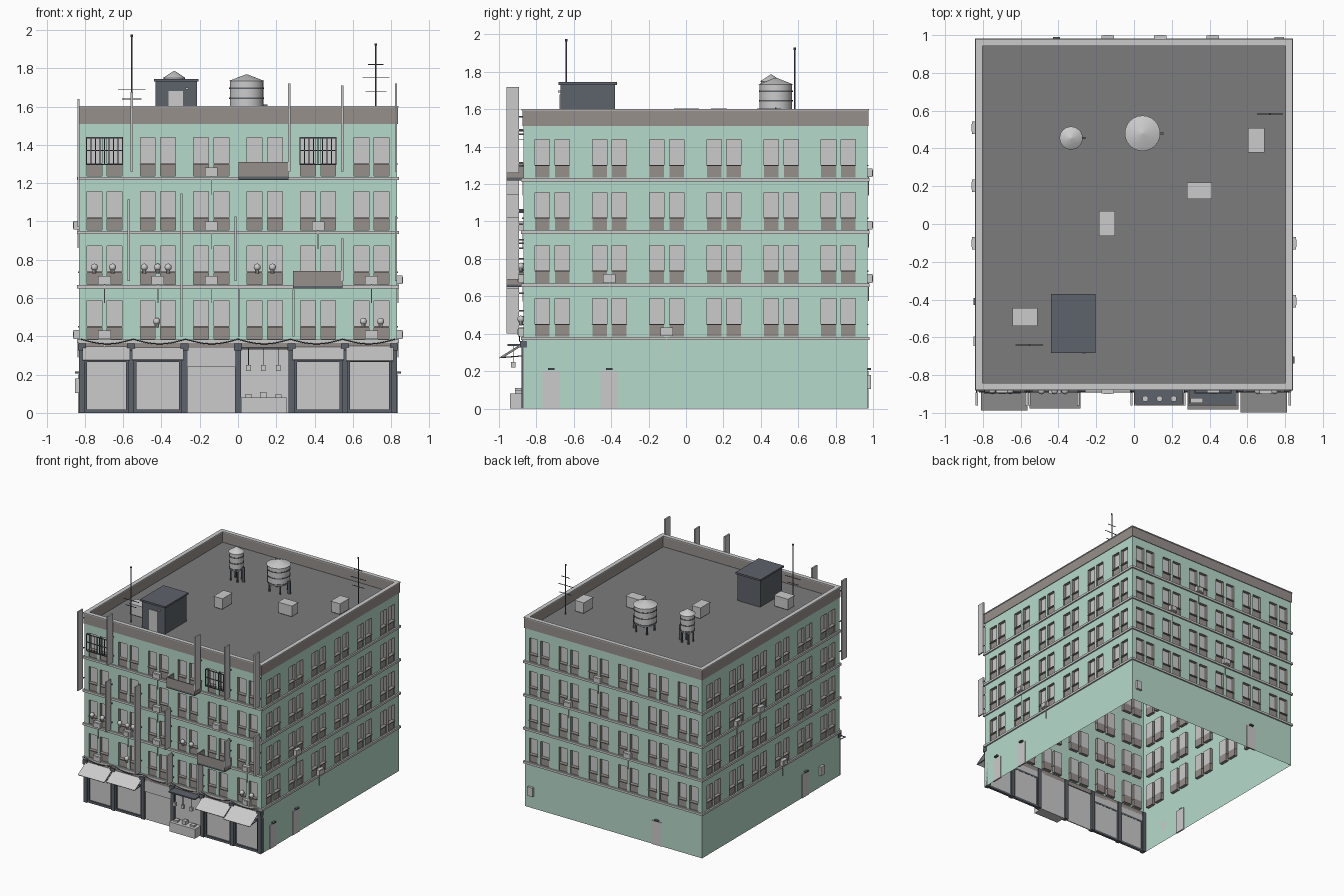
import bpy, bmesh, math
from mathutils import Matrix, Vector

if "Cube" in bpy.data.objects:
    bpy.data.objects.remove(bpy.data.objects["Cube"])

COL = {"green": (.47, .70, .60), "brown": (.31, .28, .26), "dark": (.11, .125, .145), "roof": (.2, .2, .2)}
MATS = {}
for n, c in COL.items():
    MATS[n] = bpy.data.materials.new(n)
    MATS[n].diffuse_color = (*c, 1)
parts = {}
X, Y0, Y1 = .83, -.87, .97          # wall planes


def part(name, mat):
    return parts.setdefault(name, (bmesh.new(), mat))[0]


def box(name, p, q, mat=None):
    c = [(a + b) / 2 for a, b in zip(p, q)]
    s = [abs(a - b) for a, b in zip(p, q)]
    bmesh.ops.create_cube(part(name, mat), size=1, matrix=Matrix.Translation(c) @ Matrix.Diagonal((*s, 1)))


def cone(name, x, y, z0, z1, r0, r1, n=24, mat=None):
    bmesh.ops.create_cone(part(name, mat), cap_ends=True, segments=n, radius1=r0, radius2=r1,
                          depth=z1 - z0, matrix=Matrix.Translation((x, y, (z0 + z1) / 2)))


def quad(name, pts, mat=None, facing=None):
    bm = part(name, mat)
    f = bm.faces.new([bm.verts.new(p) for p in pts])
    f.normal_update()
    if facing and f.normal.dot(Vector(facing)) < 0:
        f.normal_flip()


# Each side maps (along, outward, up) to world space
SIDES = {
    "front": lambda u, d, z: (u, Y0 - d, z),
    "back": lambda u, d, z: (u, Y1 + d, z),
    "right": lambda u, d, z: (X + d, u, z),
    "left": lambda u, d, z: (-X - d, u, z),
}
FLOORS = [.375, .66, .943, 1.225]
D = .025                             # window recess


def wbox(side, name, u0, u1, d0, d1, z0, z1, mat=None):
    f = SIDES[side]
    box(name, f(u0, d0, z0), f(u1, d1, z1), mat)


def ac(side, u, z):
    wbox(side, "air_conditioners", u - .033, u + .033, 0, .028, z - .023, z + .023)
    wbox(side, "air_conditioners", u - .02, u + .02, .027, .031, z - .016, z + .016)
    wbox(side, "drain_pipes", u - .002, u + .002, .004, .008, z - .12, z)


# Walls with recessed paired windows
for side, f in SIDES.items():
    fb = side in ("front", "back")
    lo, hi = (-X, X) if fb else (Y0, Y1)
    mid, pitch = (0, .279) if fb else (.05, .306)
    wins = [mid + pitch * (k - 2.5) + s * .053 for k in range(6) for s in (-1, 1)]
    us = [lo] + [w + e for w in wins for e in (-.039, .039)] + [hi]
    zs = [.35 if side == "front" else 0] + [b + e for b in FLOORS for e in (.011, .212)] + [1.52]
    out = Vector(f(0, 1, 0)) - Vector(f(0, 0, 0))
    for i in range(len(us) - 1):
        for j in range(len(zs) - 1):
            a, b, z0, z1 = us[i], us[i + 1], zs[j], zs[j + 1]
            if not (i % 2 and j % 2):
                quad("walls", [f(a, 0, z0), f(b, 0, z0), f(b, 0, z1), f(a, 0, z1)], "green", out)
                continue
            zm = z0 + .064
            for u, sgn in ((a, 1), (b, -1)):
                quad("window_reveals", [f(u, 0, z0), f(u, -D, z0), f(u, -D, z1), f(u, 0, z1)], "brown",
                     (sgn if fb else 0, 0 if fb else sgn, 0))
            for z, sgn in ((z0, 1), (z1, -1)):
                quad("window_reveals", [f(a, 0, z), f(b, 0, z), f(b, -D, z), f(a, -D, z)], "brown", (0, 0, sgn))
            wbox(side, "window_spandrels", a, b, -D, -.008, z0, zm, "brown")
            quad("window_panes", [f(a, -D, zm), f(b, -D, zm), f(b, -D, z1), f(a, -D, z1)], None, out)
            wbox(side, "window_sills", a - .003, b + .003, -D, .006, zm - .004, zm + .003, "brown")
    # String courses, parapet and its cap
    e = .012 if fb else 0
    for b in FLOORS:
        wbox(side, "string_courses", lo - e, hi + e, 0, .012, b - .01, b + .008)
    e = .005 if fb else -.025
    wbox(side, "parapet", lo - e, hi + e, -.025, .005, 1.51, 1.594, "brown")
    e = .009 if fb else -.027
    wbox(side, "parapet_cap", lo - e, hi + e, -.027, .009, 1.594, 1.602)

box("roof_deck", (-X + .002, Y0 + .002, 1.495), (X - .002, Y1 - .002, 1.505), "roof")

# Side and rear doors with lamps, low wall vents
for side, u in (("right", -.72), ("right", -.41), ("left", -.41), ("back", -.41)):
    wbox(side, "doors", u - .046, u + .046, -.008, .005, 0, .2)
    wbox(side, "door_lamps", u - .018, u + .018, 0, .02, .207, .217, "dark")
for side, u in (("left", -.62), ("back", .77)):
    wbox(side, "wall_vents", u - .025, u + .025, 0, .02, .105, .18)

# Wall air conditioners
for side, u, z in (("right", -.41, .695), ("right", -.103, .41), ("left", .51, .98), ("left", .203, .98),
                   ("left", -.103, .41), ("back", .14, 1.26), ("back", .418, .98), ("back", -.14, .695)):
    ac(side, u, z)
for k, fl in ((2, 3), (2, 2), (4, 2), (0, 1), (1, 1), (2, 1), (5, 1), (0, 0), (5, 0)):
    ac("front", .279 * (k - 2.5), FLOORS[fl] + .033)

# Shopfronts
for k in range(7):
    x = max(-.815, min(.815, .279 * (k - 3)))
    w = .016 if 0 < k < 6 else .015
    wbox("front", "shop_pillars", x - w, x + w, -.03, .01, 0, .36, "dark")
    wbox("front", "pillar_brackets", x - w - .005, x + w + .005, -.02, .018, .325, .362, "dark")
wbox("front", "shop_fascia", -X, X, -.02, .006, .33, .366, "brown")
for k in range(6):
    a, b = .279 * (k - 3) + .016, .279 * (k - 2) - .016
    a, b = max(a, -.80), min(b, .80)
    if k == 2:
        wbox("front", "roller_shutter", a, b, -.012, -.004, 0, .24)
        wbox("front", "shutter_housing", a, b, -.012, .008, .24, .34)
        continue
    if k == 3:                       # stall with counter, goods, canopy and lanterns
        wbox("front", "stall_back", a, b, -.02, -.012, 0, .34)
        wbox("front", "stall_counter", a, b - .01, -.012, .07, 0, .08)
        wbox("front", "stall_canopy", a, b, -.012, .085, .335, .345, "dark")
        for x in (.055, .132, .21):
            wbox("front", "stall_goods", x - .018, x + .018, .01, .045, .08, .11 if x == .132 else .095)
            wbox("front", "lanterns", x - .012, x + .012, .042, .066, .22, .25)
            wbox("front", "lantern_cords", x - .002, x + .002, .052, .056, .25, .336, "dark")
        continue
    wbox("front", "shop_panes", a, b, -.02, -.014, 0, .34)
    wbox("front", "shop_frames", a, b, -.022, 0, 0, .018, "dark")
    wbox("front", "shop_frames", a, b, -.022, 0, .265, .28, "dark")
    for p, q in ((a, a + .012), (b - .012, b)):
        wbox("front", "shop_frames", p, q, -.022, 0, .018, .265, "dark")
    # Sloping awning with side stays
    L, tilt = .142, math.atan2(.075, .12)
    end = {0: .115, 1: .105, 4: .11, 5: .127}[k]
    M = Matrix.Translation(((a + b) / 2, Y0 - end / 2, .31)) @ Matrix.Rotation(tilt, 4, 'X')
    bmesh.ops.create_cube(part("awnings", None), size=1,
                          matrix=M @ Matrix.Diagonal((b - a + .022, L * end / .12, .006, 1)))
    for x in (a, b):
        M = Matrix.Translation((x, Y0 - end / 2, .277)) @ Matrix.Rotation(.08, 4, 'X')
        bmesh.ops.create_cube(part("awning_stays", "dark"), size=1,
                              matrix=M @ Matrix.Diagonal((.005, end, .005, 1)))

# Sagging cable along the shopfronts
cu = bpy.data.curves.new("street_cable", 'CURVE')
cu.dimensions, cu.bevel_depth, cu.bevel_resolution = '3D', .003, 1
sp = cu.splines.new('POLY')
sp.points.add(48)
for i, p in enumerate(sp.points):
    p.co = (-.82 + 1.64 * i / 48, Y0 - .02, .385 - .025 * math.sin(math.pi * (i % 8) / 8), 1)
cu.materials.append(MATS["dark"])
bpy.context.collection.objects.link(bpy.data.objects.new("street_cable", cu))

# Blade signs: x, bottom, top
for x, z0, z1 in ((-.833, .97, 1.64), (-.555, 1.26, 1.675), (.267, 1.26, 1.72), (.545, 1.26, 1.71),
                  (.825, 1.26, 1.72), (-.57, .69, 1.115), (-.295, .4, 1.147), (-.013, .69, 1.025),
                  (.825, .69, 1.025), (.545, .69, .91), (.005, .4, .645), (.29, .4, .645)):
    wbox("front", "blade_signs", x - .006, x + .006, .022, .09, z0, z1)
    for t in (.12, .5, .88):
        z = z0 + (z1 - z0) * t
        if z < 1.59:
            wbox("front", "sign_brackets", x - .003, x + .003, 0, .024, z - .004, z + .004, "dark")

# Balconies with pots
for x0, x1, z in ((.003, .265, 1.22), (.287, .547, .65)):
    wbox("front", "balcony_floors", x0, x1, 0, .09, z, z + .014, "dark")
    wbox("front", "balcony_rails", x0, x1, .082, .09, z + .014, z + .09, "brown")
    for x in (x0, x1 - .008):
        wbox("front", "balcony_rails", x, x + .008, 0, .082, z + .014, z + .09, "brown")
for x in (.06, .135, .21):
    cone("balcony_pots", x, -.925, 1.233, 1.27, .012, .016, 12)
wbox("front", "balcony_crate", .30, .365, .05, .078, .664, .70)

# Window grilles
for c in (-.697, .418):
    for z in (1.297, 1.37, 1.437):
        wbox("front", "window_grilles", c - .097, c + .097, .022, .027, z - .003, z + .003, "dark")
    for i in range(9):
        x = c - .095 + .19 * i / 8
        wbox("front", "window_grilles", x - .0025, x + .0025, .022, .027, 1.297, 1.437, "dark")
    for x in (c - .095, c + .095):
        for z in (1.297, 1.437):
            wbox("front", "window_grilles", x - .002, x + .002, 0, .025, z - .002, z + .002, "dark")

# Window plants
for x, z in ((-.75, .728), (-.655, .728), (-.49, .728), (-.42, .728), (-.365, .728), (.10, .728), (.18, .728),
             (-.425, .445), (.655, .445), (.745, .445)):
    cone("plant_pots", x, Y0 - .013, z, z + .02, .009, .012, 10)
    bmesh.ops.create_icosphere(part("plant_leaves", None), subdivisions=2, radius=.019,
                               matrix=Matrix.Translation((x, Y0 - .013, z + .033)))

# Rooftop stair house
box("stair_house", (-.43, -.67, 1.5), (-.215, -.38, 1.73), "dark")
box("stair_house_roof", (-.44, -.682, 1.73), (-.205, -.37, 1.745), "dark")
box("stair_house_door", (-.362, -.676, 1.505), (-.288, -.668, 1.68))
box("stair_house_lamp", (-.275, -.685, 1.69), (-.258, -.668, 1.7))

# Roof vent units
for x0, x1, y0, y1 in ((-.64, -.515, -.535, -.45), (-.18, -.105, -.06, .065),
                       (.285, .408, .137, .215), (.607, .688, .383, .503)):
    box("roof_units", (x0, y0, 1.512), (x1, y1, 1.598))
    box("roof_unit_lids", (x0 - .004, y0 - .004, 1.598), (x1 + .004, y1 + .004, 1.604))
    box("roof_unit_bases", (x0 + .01, y0 + .01, 1.5), (x1 - .01, y1 - .01, 1.512), "dark")

# Water tanks on legs
for x, y, r, z0, z1, zt in ((.045, .48, .088, 1.58, 1.733, 1.768), (-.333, .455, .055, 1.6, 1.748, 1.785)):
    cone("water_tanks", x, y, z0, z1, r, r)
    cone("water_tank_lids", x, y, z1, zt, r + .006, .004)
    for t in (.08, .42, .76):
        z = z0 + (z1 - z0) * t
        cone("tank_hoops", x, y, z - .004, z + .004, r + .003, r + .003, mat="dark")
    for a in range(4):
        an = math.radians(45 + 90 * a)
        cone("tank_legs", x + .8 * r * math.cos(an), y + .8 * r * math.sin(an), 1.5, z0, .007, .007, 8, "dark")
    box("tank_pipes", (x + r, y - .005, 1.5), (x + r + .022, y + .005, z0 + .03), "dark")

# Antennas
for x, y, top, bars in ((-.555, -.64, 1.975, ((1.69, .072), (1.64, .05))),
                        (.72, .582, 1.93, ((1.82, .04), (1.75, .07), (1.68, .055)))):
    cone("antenna_masts", x, y, 1.5, top, .004, .004, 8, "dark")
    cone("antenna_tips", x, y, top - .012, top, .006, .006, 8, "dark")
    for z, w in bars:
        box("antenna_bars", (x - w, y - .002, z - .002), (x + w, y + .002, z + .002), "dark")

# Turn collected geometry into objects
for name, (bm, mat) in parts.items():
    bmesh.ops.remove_doubles(bm, verts=bm.verts, dist=1e-5) if name == "walls" else None
    me = bpy.data.meshes.new(name)
    bm.to_mesh(me)
    bm.free()
    if mat:
        me.materials.append(MATS[mat])
    if name.startswith(("water", "tank_h", "tank_l", "plant", "balcony_pots", "antenna_m")):
        me.polygons.foreach_set("use_smooth", [True] * len(me.polygons))
        me.set_sharp_from_angle(angle=math.radians(35))
    bpy.context.collection.objects.link(bpy.data.objects.new(name, me))

for m in bpy.data.materials:
    if m.users and not m.is_grease_pencil:
        m.use_nodes = True
        m.node_tree.nodes["Principled BSDF"].inputs["Base Color"].default_value = m.diffuse_color
